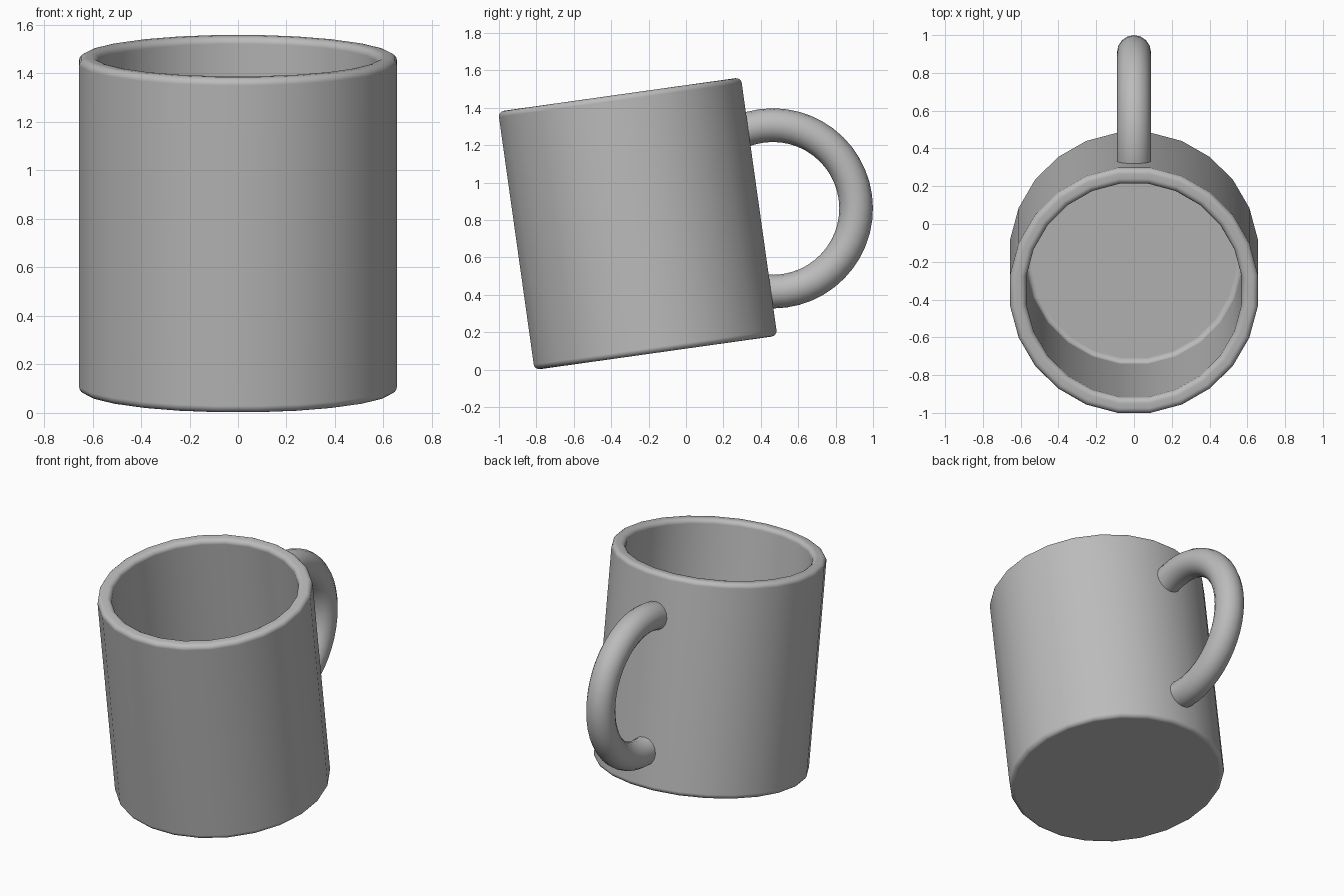
import bpy, bmesh
from math import radians, sin, cos, pi
from mathutils import Matrix, Vector

cube = bpy.data.objects.get("Cube")
if cube:
    bpy.data.objects.remove(cube)

SIDES = 24
RADIUS, HEIGHT = 0.661, 1.395       # outer wall
INNER, FLOOR = 0.575, 0.08          # cavity radius and floor height
ROUND, STEPS = 0.03, 4              # rounded edges
LOOP, TUBE = 0.445, 0.09            # handle arc and thickness
TILT = Matrix.Translation((0, -0.161, 0.09)) @ Matrix.Rotation(radians(8), 4, 'X')

grey = bpy.data.materials.new("grey ceramic")
grey.use_nodes = True
colour = (0.5, 0.5, 0.5, 1)
grey.diffuse_color = colour
grey.node_tree.nodes["Principled BSDF"].inputs["Base Color"].default_value = colour


def finish(name, bm):
    """Turn a bmesh into a tilted, smooth shaded object."""
    bmesh.ops.recalc_face_normals(bm, faces=bm.faces)
    mesh = bpy.data.meshes.new(name)
    bm.to_mesh(mesh)
    bm.free()
    mesh.materials.append(grey)
    obj = bpy.data.objects.new(name, mesh)
    bpy.context.collection.objects.link(obj)
    obj.matrix_world = TILT
    bpy.ops.object.select_all(action='DESELECT')
    obj.select_set(True)
    bpy.context.view_layer.objects.active = obj
    bpy.ops.object.shade_smooth_by_angle(angle=radians(35))
    weighted = obj.modifiers.new("flat caps", 'WEIGHTED_NORMAL')
    weighted.keep_sharp = True
    return obj


def corner(r, z, start, turn=90):
    """Quarter round profile points about a centre."""
    return [(r + ROUND * cos(a), z + ROUND * sin(a))
            for a in (radians(start + turn * i / STEPS) for i in range(STEPS + 1))]


# Body: one closed wall profile turned about the axis
profile = (corner(RADIUS - ROUND, ROUND, -90)
           + corner(RADIUS - ROUND, HEIGHT - ROUND, 0)
           + corner(INNER + ROUND, HEIGHT - ROUND, 90)
           + corner(INNER - ROUND, FLOOR + ROUND, 0, -90))
bm = bmesh.new()
rings = []
for r, z in profile:
    rings.append([bm.verts.new((r * cos(a), r * sin(a), z))
                  for a in (2 * pi * (i + 0.5) / SIDES for i in range(SIDES))])
for low, high in zip(rings, rings[1:]):
    for i in range(SIDES):
        j = (i + 1) % SIDES
        bm.faces.new((low[i], low[j], high[j], high[i]))
bm.faces.new(rings[0])      # underside
bm.faces.new(rings[-1])     # inner floor
finish("mug_body", bm)

# Handle: a round section swept along an arc, ends buried in the wall
bm = bmesh.new()
centre = Vector((0, 0.727, 0.678))
reach = radians(105)
place = (Matrix.Translation(centre) @ Matrix.Rotation(-reach, 4, 'X')
         @ Matrix.Translation((0, LOOP, 0)))
bmesh.ops.create_circle(bm, segments=16, radius=TUBE, cap_ends=False, matrix=place)
bmesh.ops.spin(bm, geom=bm.verts[:] + bm.edges[:], cent=centre, axis=(1, 0, 0),
               angle=2 * reach, steps=28, use_duplicate=False)
bmesh.ops.holes_fill(bm, edges=[e for e in bm.edges if e.is_boundary], sides=16)
finish("handle", bm)
